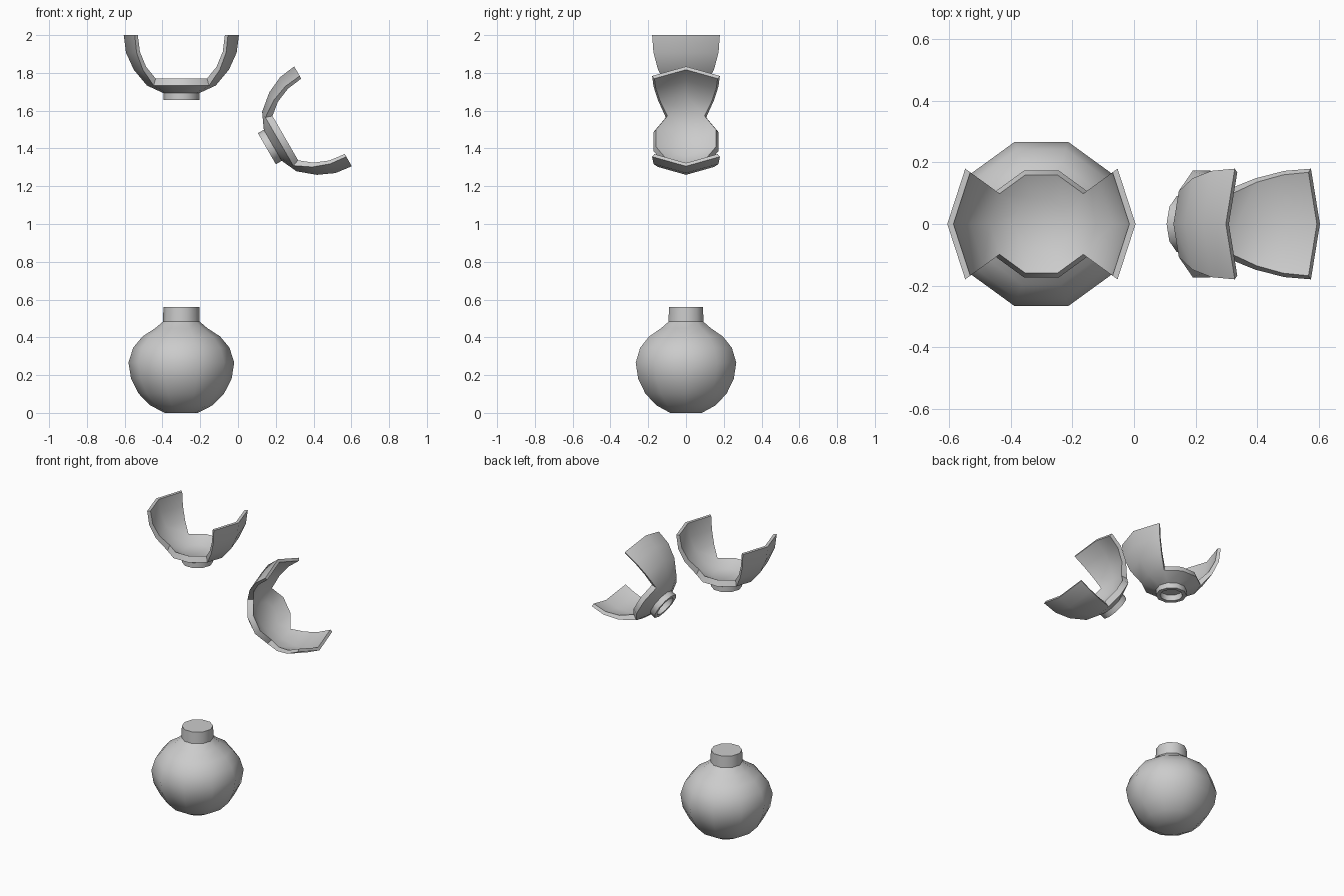
import bpy, bmesh
from math import sin, cos, radians, tau

if "Cube" in bpy.data.objects:
    bpy.data.objects.remove(bpy.data.objects["Cube"])

N = 10  # sides around every part


def ring(bm, r, z):
    return [bm.verts.new((r * cos(tau * j / N), r * sin(tau * j / N), z)) for j in range(N)]


def band(bm, a, b, segs=range(N)):
    for j in segs:
        k = (j + 1) % N
        bm.faces.new((a[j], a[k], b[k], b[j]))


def finish(bm, name, loc, tilt=0, angle=40):
    bmesh.ops.delete(bm, geom=[v for v in bm.verts if not v.link_faces], context='VERTS')
    bmesh.ops.recalc_face_normals(bm, faces=bm.faces)
    me = bpy.data.meshes.new(name)
    bm.to_mesh(me)
    bm.free()
    ob = bpy.data.objects.new(name, me)
    bpy.context.collection.objects.link(ob)
    ob.location = loc
    ob.rotation_euler = (0, radians(tilt), 0)
    bpy.ops.object.select_all(action='DESELECT')
    ob.select_set(True)
    bpy.context.view_layer.objects.active = ob
    bpy.ops.object.shade_smooth_by_angle(angle=radians(angle))


def ball(name, loc):
    # round bulb with a flat foot and a short neck
    profile = [(.088, 0), (.165, .04), (.226, .102), (.266, .18), (.28, .266),
               (.255, .345), (.205, .405), (.14, .447), (.097, .483), (.095, .56)]
    bm = bmesh.new()
    rings = [ring(bm, r, z) for r, z in profile]
    for a, b in zip(rings, rings[1:]):
        band(bm, a, b)
    bm.faces.new(rings[0])
    bm.faces.new(rings[-1])
    finish(bm, name, loc, angle=45)


def socket(name, loc, tilt):
    # origin is the centre of the rim; two claws rise from a shallow bowl
    bm = bmesh.new()
    inner = [ring(bm, .285 * cos(radians(a)), -.285 * sin(radians(a)))
             for a in (72, 54, 36, 18, 0)]
    outer = [ring(bm, r, z) for r, z in
             [(.095, -.307), (.182, -.267), (.252, -.183), (.293, -.093), (.305, 0)]]
    claws = (9, 0, 4, 5)
    for i in range(4):
        segs = range(N) if i == 0 else claws
        band(bm, inner[i], inner[i + 1], segs)
        band(bm, outer[i], outer[i + 1], segs)
        # side walls of the claws
        if i:
            for j in (1, 4, 6, 9):
                bm.faces.new((inner[i][j], inner[i + 1][j], outer[i + 1][j], outer[i][j]))
    # rim of the bowl between claws and the claw tips
    band(bm, inner[1], outer[1], [j for j in range(N) if j not in claws])
    band(bm, inner[4], outer[4], claws)
    bm.faces.new(inner[0])
    # hollow collar under the bowl
    collar = [outer[0]] + [ring(bm, r, z) for r, z in
                           [(.095, -.343), (.07, -.343), (.07, -.303)]]
    for a, b in zip(collar, collar[1:]):
        band(bm, a, b)
    bm.faces.new(collar[-1])
    finish(bm, name, loc, tilt)


ball("ball_joint", (-.3, 0, 0))
socket("upper_socket", (-.3, 0, 2.0), 0)
socket("tilted_socket", (.45, 0, 1.57), 60)
